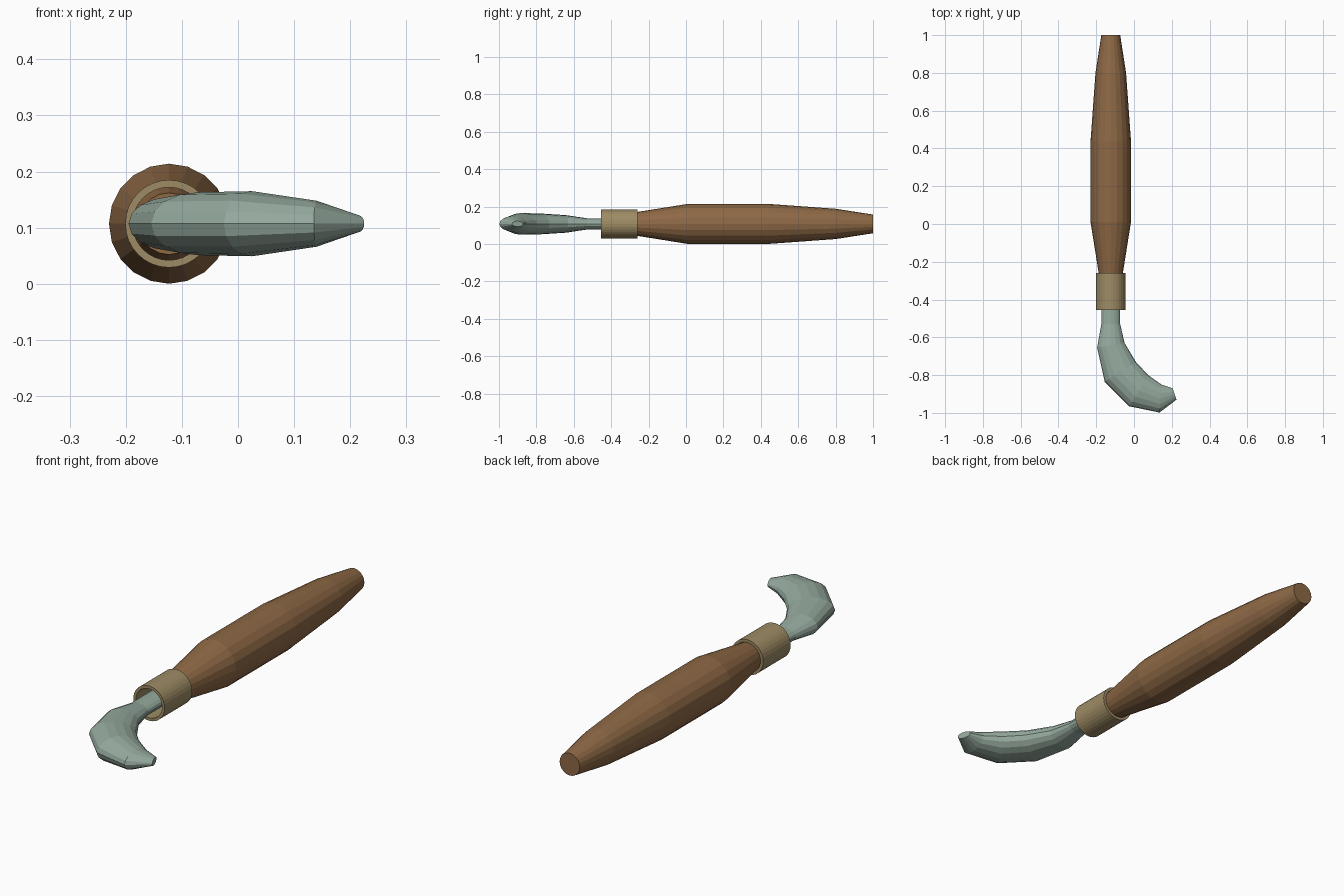
import bpy, bmesh, math
from mathutils import Vector

if "Cube" in bpy.data.objects:
    bpy.data.objects.remove(bpy.data.objects["Cube"])

AX, AZ = -0.123, 0.107   # shared long axis of the tool


def material(name, rgb):
    m = bpy.data.materials.new(name)
    m.diffuse_color = (*rgb, 1)
    m.use_nodes = True
    m.node_tree.nodes["Principled BSDF"].inputs["Base Color"].default_value = m.diffuse_color
    return m


def loft(name, sections, mat, sides=20, closed=False):
    """Skin ellipses given as (outer xy, inner xy, half height in z)."""
    bm = bmesh.new()
    rings = []
    for a, b, hz in sections:
        a, b = Vector((*a, AZ)), Vector((*b, AZ))
        mid, half = (a + b) / 2, (b - a) / 2
        ring = []
        for i in range(sides):
            t = math.tau * i / sides
            ring.append(bm.verts.new(mid + half * math.cos(t) + Vector((0, 0, hz * math.sin(t)))))
        rings.append(ring)
    pairs = list(zip(rings, rings[1:]))
    if closed:
        pairs.append((rings[-1], rings[0]))
    else:
        bm.faces.new(rings[0])
        bm.faces.new(rings[-1])
    for r, s in pairs:
        for i in range(sides):
            j = (i + 1) % sides
            bm.faces.new((r[i], r[j], s[j], s[i]))
    bmesh.ops.recalc_face_normals(bm, faces=bm.faces)
    me = bpy.data.meshes.new(name)
    bm.to_mesh(me)
    bm.free()
    me.materials.append(mat)
    ob = bpy.data.objects.new(name, me)
    bpy.context.collection.objects.link(ob)
    return ob


def turned(profile):
    """Round sections about the tool axis from (y, radius) pairs."""
    return [((AX - r, y), (AX + r, y), r) for y, r in profile]


# Turned wooden handle, its narrow end seated in the ferrule
loft("handle", turned([(-0.32, 0.055), (-0.26, 0.064), (0.01, 0.107),
                       (0.44, 0.107), (0.80, 0.081), (1.0, 0.050)]),
     material("wood", (0.27, 0.14, 0.06)))

# Hollow metal ferrule
loft("ferrule", turned([(-0.455, 0.078), (-0.26, 0.078), (-0.26, 0.065), (-0.455, 0.065)]),
     material("brass", (0.34, 0.26, 0.13)), sides=32, closed=True)

# Curved hook blade with its flattened stem
loft("hook_blade", [((-0.173, -0.34), (-0.073, -0.34), 0.030),
                    ((-0.173, -0.53), (-0.073, -0.53), 0.030),
                    ((-0.195, -0.655), (-0.050, -0.63), 0.047),
                    ((-0.155, -0.835), (0.010, -0.73), 0.056),
                    ((-0.025, -0.965), (0.075, -0.80), 0.058),
                    ((0.135, -0.998), (0.145, -0.85), 0.041),
                    ((0.225, -0.93), (0.205, -0.87), 0.015)],
     material("steel", (0.30, 0.40, 0.34)), sides=16)
